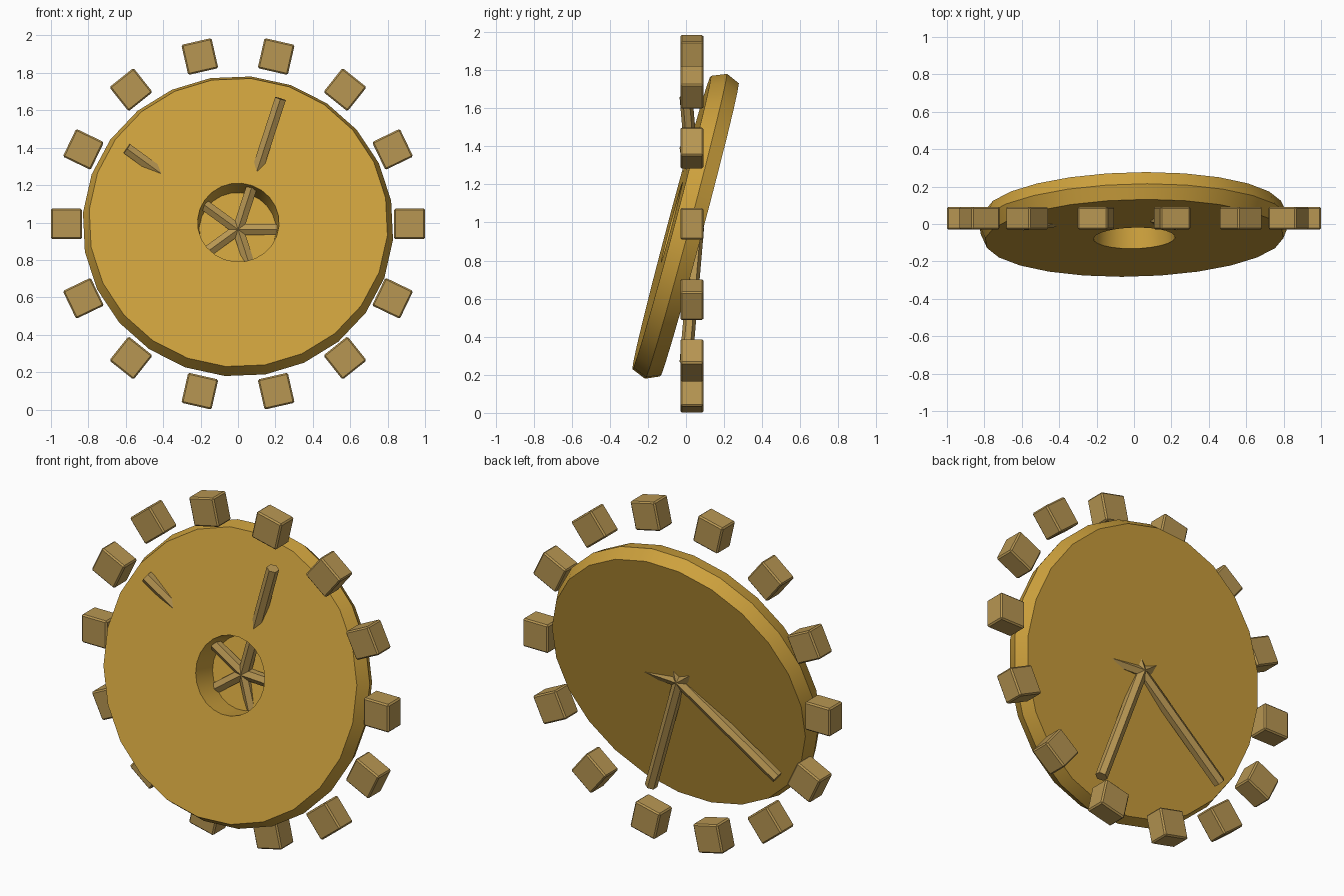
import bpy, bmesh, math
from mathutils import Matrix, Vector

if "Cube" in bpy.data.objects:
    bpy.data.objects.remove(bpy.data.objects["Cube"])


def material(name, rgb):
    m = bpy.data.materials.new(name)
    m.diffuse_color = (*rgb, 1)
    m.use_nodes = True
    m.node_tree.nodes["Principled BSDF"].inputs["Base Color"].default_value = m.diffuse_color
    return m


GOLD = material("gold", (0.61, 0.355, 0.046))
BRONZE = material("bronze", (0.475, 0.305, 0.085))


def add_object(name, bm, mat, smooth=None):
    bmesh.ops.recalc_face_normals(bm, faces=bm.faces)
    me = bpy.data.meshes.new(name)
    bm.to_mesh(me)
    bm.free()
    me.materials.append(mat)
    ob = bpy.data.objects.new(name, me)
    bpy.context.collection.objects.link(ob)
    if smooth:
        bpy.ops.object.select_all(action='DESELECT')
        ob.select_set(True)
        bpy.context.view_layer.objects.active = ob
        bpy.ops.object.shade_smooth_by_angle(angle=math.radians(smooth))
    return ob


# Tilted disc: ridged rim, blind hole in the front, flat closed back
SIDES = 24
profile = [(0.80, 0.073), (0.832, 0.0), (0.80, -0.078), (0.218, -0.078), (0.205, 0.070)]
bm = bmesh.new()
rings = []
for r, w in profile:
    rings.append([bm.verts.new((r * math.cos(a), w, r * math.sin(a)))
                  for a in (2 * math.pi * i / SIDES for i in range(SIDES))])
for a, b in zip(rings, rings[1:]):
    for i in range(SIDES):
        j = (i + 1) % SIDES
        bm.faces.new((a[i], a[j], b[j], b[i]))
bm.faces.new(rings[0])
bm.faces.new(rings[-1])
disc = add_object("tilted_disc", bm, GOLD, 20)
disc.matrix_world = (Matrix.Translation((0, 0, 0.98))
                     @ Matrix.Rotation(math.radians(5), 4, 'Y')
                     @ Matrix.Rotation(math.radians(-15), 4, 'X'))

# Ring of bevelled teeth
TEETH = 14
for k in range(TEETH):
    bm = bmesh.new()
    bmesh.ops.create_cube(bm, size=1)
    bmesh.ops.scale(bm, vec=(0.165, 0.122, 0.165), verts=bm.verts)
    bmesh.ops.bevel(bm, geom=bm.edges[:], offset=0.008, segments=1, affect='EDGES')
    bmesh.ops.translate(bm, vec=(0.9175, 0.031, 0), verts=bm.verts)
    tooth = add_object(f"tooth_{k + 1}", bm, BRONZE)
    tooth.matrix_world = (Matrix.Translation((0, 0, 0.993))
                          @ Matrix.Rotation(-2 * math.pi * k / TEETH, 4, 'Y'))

# Five six-sided spokes, leaning forward from the hub through the disc
for k in range(5):
    a = 2 * math.pi * k / 5
    start = Vector((0, 0.06, 0.963))
    end = Vector((0.735 * math.cos(a), 0.0, 0.963 + 0.735 * math.sin(a)))
    axis = (end - start).normalized()
    side = Vector((-math.sin(a), 0, math.cos(a)))
    front = axis.cross(side)
    bm = bmesh.new()
    loops = []
    for p in (start, end):
        loops.append([bm.verts.new(p + 0.034 * (math.cos(t) * front + math.sin(t) * side))
                      for t in (math.pi * i / 3 for i in range(6))])
    for i in range(6):
        j = (i + 1) % 6
        bm.faces.new((loops[0][i], loops[0][j], loops[1][j], loops[1][i]))
    for loop in loops:
        bm.faces.new(loop)
    add_object(f"spoke_{k + 1}", bm, BRONZE)
